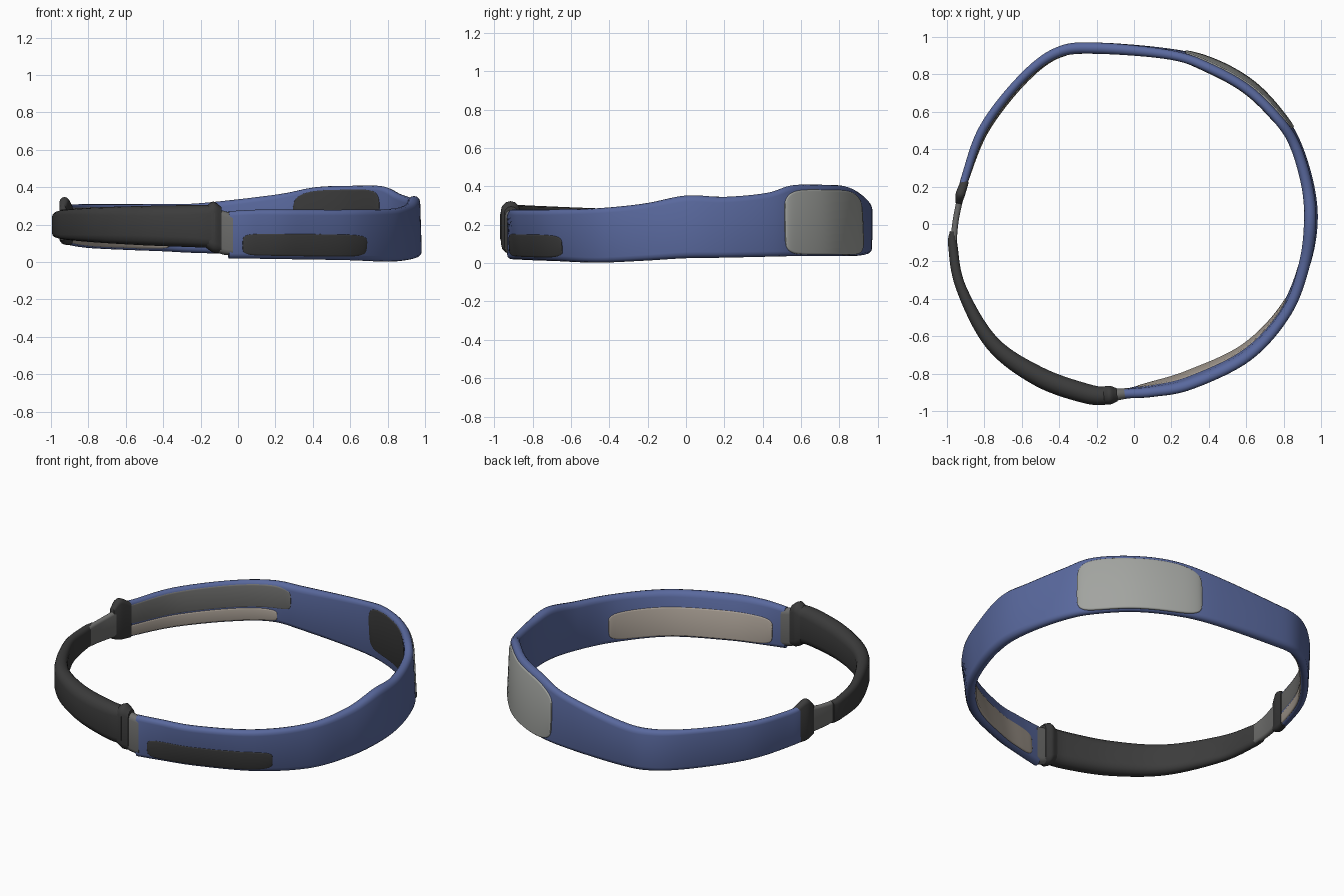
import bpy, bmesh, math
from mathutils import Vector

if "Cube" in bpy.data.objects:
    bpy.data.objects.remove(bpy.data.objects["Cube"])

BLUE = (0.10, 0.14, 0.34, 1)
DARK = (0.045, 0.045, 0.045, 1)
GREY = (0.16, 0.16, 0.155, 1)
LIGHT = (0.36, 0.37, 0.35, 1)
TAN = (0.40, 0.35, 0.30, 1)
materials = {}


def material(color):
    if color not in materials:
        m = bpy.data.materials.new("colour")
        m.diffuse_color = color
        m.use_nodes = True
        m.node_tree.nodes["Principled BSDF"].inputs["Base Color"].default_value = m.diffuse_color
        materials[color] = m
    return materials[color]


def sample(rows, t):
    """Catmull-Rom interpolation along rows of (x, y, z low, z high, thickness, tilt)."""
    n = len(rows) - 1
    i = max(0, min(int(t), n - 1))
    f = t - i
    b, c = rows[i], rows[i + 1]
    a = rows[i - 1] if i > 0 else [2 * p - q for p, q in zip(b, c)]
    d = rows[i + 2] if i + 2 <= n else [2 * q - p for p, q in zip(b, c)]
    return [0.5 * (2 * q + (r - p) * f + (2 * p - 5 * q + 4 * r - s) * f * f
                   + (3 * q - p - 3 * r + s) * f ** 3) for p, q, r, s in zip(a, b, c, d)]


def sweep(name, frames, color, offsets=None, arc=6):
    """Sweep an upright rounded-end section along the frames."""
    bm = bmesh.new()
    rings = []
    for i, (x, y, z0, z1, thick, tilt) in enumerate(frames):
        p, q = frames[max(i - 1, 0)], frames[min(i + 1, len(frames) - 1)]
        tan = Vector((q[0] - p[0], q[1] - p[1])).normalized()
        out = Vector((tan.y, -tan.x, 0))
        off = offsets[i] if offsets else 0
        a, b = thick / 2, (z1 - z0) / 2
        r = min(a, b)
        ring = []
        for sign in (1, -1):
            for k in range(arc + 1):
                ang = math.pi * k / arc
                u = sign * a * math.cos(ang)
                w = sign * (b - r + r * math.sin(ang))
                lean = -tilt * w / (2 * b)
                co = Vector((x, y, (z0 + z1) / 2 + w)) + out * (u + off + lean)
                ring.append(bm.verts.new(co))
        rings.append(ring)
    n = len(rings[0])
    for r0, r1 in zip(rings, rings[1:]):
        for k in range(n):
            bm.faces.new((r0[k], r0[(k + 1) % n], r1[(k + 1) % n], r1[k]))
    bm.faces.new(rings[0])
    bm.faces.new(rings[-1])
    bmesh.ops.recalc_face_normals(bm, faces=bm.faces)
    me = bpy.data.meshes.new(name)
    bm.to_mesh(me)
    bm.free()
    ob = bpy.data.objects.new(name, me)
    bpy.context.collection.objects.link(ob)
    me.materials.append(material(color))
    bpy.ops.object.select_all(action='DESELECT')
    ob.select_set(True)
    bpy.context.view_layer.objects.active = ob
    bpy.ops.object.shade_smooth_by_angle(angle=math.radians(50))
    return ob


def part(name, rows, color, steps=8):
    count = (len(rows) - 1) * steps
    return sweep(name, [sample(rows, i / steps) for i in range(count + 1)], color)


def patch(name, t0, t1, v0, v1, side, lift, color, n=40):
    """Thin panel lying on the strap; side 1 is outside, -1 inside."""
    frames, offsets = [], []
    for i in range(n + 1):
        s = math.sin((i / n - 0.5) * math.pi)
        x, y, z0, z1, thick, tilt = sample(strap, (t0 + t1) / 2 + s * (t1 - t0) / 2)
        grow = max(0.3, (1 - abs(s) ** 6) ** (1 / 6))
        mid, half = (v0 + v1) / 2, (v1 - v0) / 2 * grow
        h = z1 - z0
        frames.append((x, y, z0 + h * (mid - half), z0 + h * (mid + half), 0.02, tilt * 2 * half))
        offsets.append(side * (thick / 2 - 0.01 + lift) + tilt * (0.5 - mid))
    return sweep(name, frames, color, offsets)


# Fabric strap, from the front joint round the right and back to the left joint
strap = [
    (-0.05, -0.908, 0.020, 0.272, 0.05, 0.0),
    (0.10, -0.885, 0.018, 0.280, 0.055, -0.03),
    (0.30, -0.835, 0.015, 0.280, 0.06, -0.05),
    (0.60, -0.690, 0.010, 0.280, 0.06, -0.04),
    (0.81, -0.465, 0.002, 0.285, 0.055, -0.02),
    (0.91, -0.22, 0.012, 0.310, 0.06, 0.0),
    (0.945, 0.00, 0.025, 0.352, 0.065, 0.01),
    (0.93, 0.20, 0.028, 0.345, 0.06, 0.01),
    (0.865, 0.42, 0.033, 0.365, 0.055, 0.01),
    (0.78, 0.56, 0.036, 0.405, 0.05, 0.02),
    (0.62, 0.725, 0.036, 0.408, 0.05, 0.03),
    (0.42, 0.840, 0.036, 0.400, 0.05, 0.03),
    (0.20, 0.907, 0.040, 0.360, 0.05, 0.01),
    (-0.20, 0.94, 0.048, 0.315, 0.06, 0.0),
    (-0.41, 0.917, 0.058, 0.310, 0.055, 0.0),
    (-0.60, 0.772, 0.065, 0.31, 0.045, -0.01),
    (-0.80, 0.515, 0.075, 0.31, 0.045, -0.01),
    (-0.90, 0.260, 0.090, 0.31, 0.04, 0.0),
    (-0.925, 0.15, 0.100, 0.33, 0.035, 0.0),
]
part("strap", strap, BLUE)

# Panels on the strap
patch("outer_plate", 8.55, 11.75, 0.02, 0.93, 1, 0.007, LIGHT)
patch("outer_plate_backing", 9.0, 11.6, 0.15, 0.95, -1, 0.003, DARK)
patch("front_dark_patch", 0.5, 3.3, 0.06, 0.52, 1, 0.003, DARK)
patch("front_inner_pad", 0.5, 4.2, 0.05, 0.68, -1, 0.004, TAN)
patch("left_inner_pad", 13.8, 17.5, 0.04, 0.36, -1, 0.004, TAN)
patch("left_inner_lining", 13.3, 17.6, 0.36, 0.94, -1, 0.002, GREY)

# Rounded tube closing the loop at front left
part("tube", [
    (-0.965, -0.04, 0.13, 0.265, 0.04, 0),
    (-0.968, -0.12, 0.13, 0.268, 0.05, 0),
    (-0.925, -0.34, 0.120, 0.280, 0.055, 0),
    (-0.76, -0.635, 0.105, 0.292, 0.08, 0),
    (-0.51, -0.815, 0.090, 0.300, 0.105, 0),
    (-0.25, -0.908, 0.08, 0.305, 0.105, 0),
    (-0.12, -0.92, 0.075, 0.305, 0.09, 0),
], DARK)

# Connectors between the strap and the tube
part("left_connector", [
    (-0.925, 0.16, 0.125, 0.29, 0.035, 0),
    (-0.953, 0.02, 0.13, 0.270, 0.032, 0),
    (-0.966, -0.10, 0.135, 0.262, 0.035, 0),
], GREY)
part("front_connector", [
    (-0.12, -0.915, 0.055, 0.285, 0.07, 0),
    (-0.08, -0.910, 0.040, 0.275, 0.062, 0),
    (-0.03, -0.905, 0.035, 0.260, 0.055, 0),
], GREY)

# Raised collars at each joint
part("front_collar", [
    (-0.17, -0.915, 0.075, 0.300, 0.09, 0),
    (-0.13, -0.915, 0.050, 0.323, 0.10, 0),
    (-0.09, -0.912, 0.050, 0.295, 0.07, 0),
], DARK)
part("left_collar", [
    (-0.903, 0.23, 0.09, 0.310, 0.042, 0),
    (-0.928, 0.16, 0.095, 0.348, 0.05, 0),
    (-0.938, 0.11, 0.115, 0.305, 0.035, 0),
], DARK)
